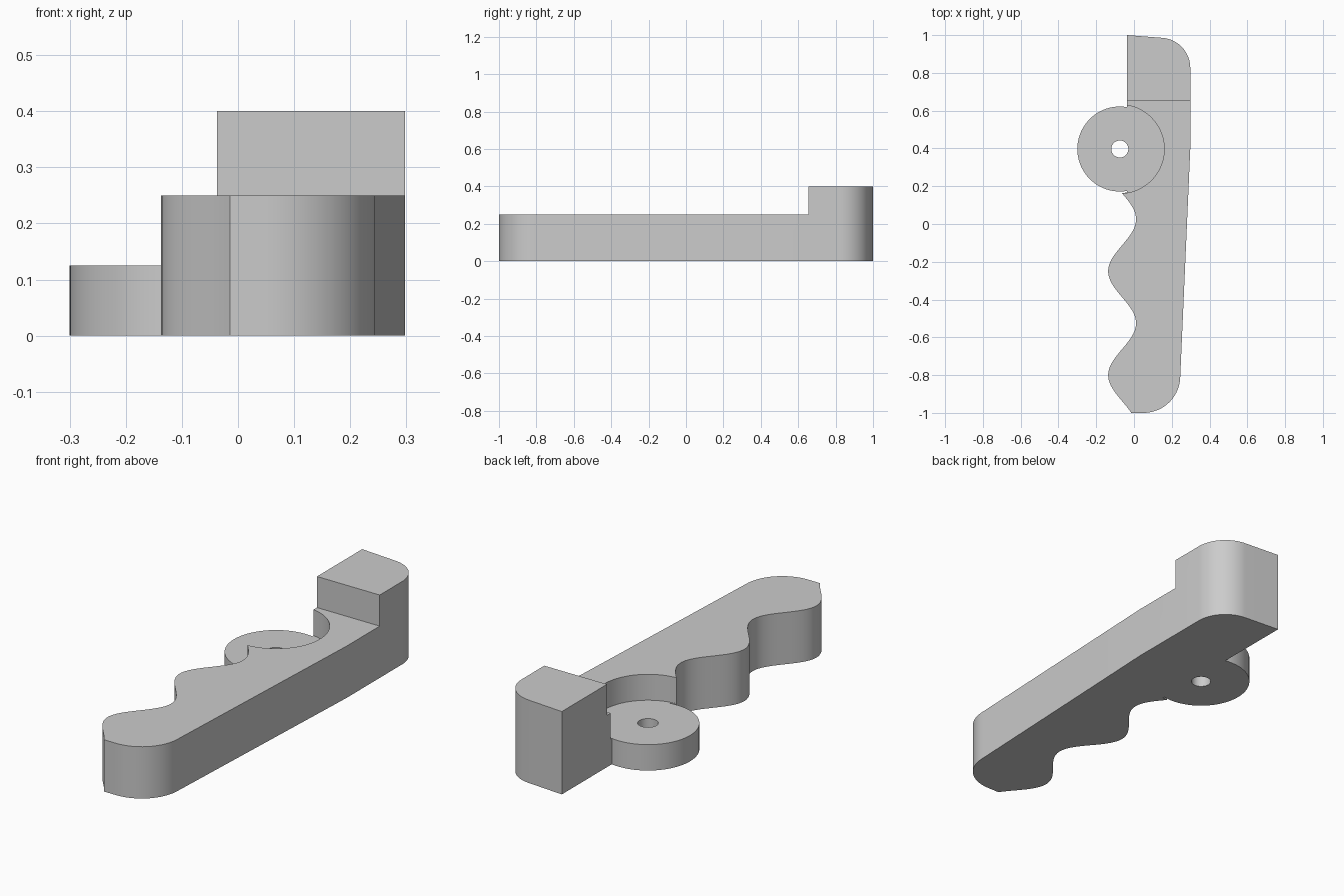
import bpy, bmesh
from math import cos, sin, pi, radians

cube = bpy.data.objects.get("Cube")
if cube:
    bpy.data.objects.remove(cube, do_unlink=True)

grey = bpy.data.materials.new("plain grey")
grey.use_nodes = True
grey.diffuse_color = (0.6, 0.6, 0.6, 1)
grey.node_tree.nodes["Principled BSDF"].inputs["Base Color"].default_value = (0.6, 0.6, 0.6, 1)


def prism(name, outline, z0, z1):
    """Extrude a flat outline from z0 up to z1."""
    bm = bmesh.new()
    base = bm.faces.new([bm.verts.new((x, y, z0)) for x, y in outline])
    top = bmesh.ops.extrude_face_region(bm, geom=[base])["geom"]
    bmesh.ops.translate(bm, vec=(0, 0, z1 - z0),
                        verts=[g for g in top if isinstance(g, bmesh.types.BMVert)])
    bmesh.ops.recalc_face_normals(bm, faces=bm.faces)
    mesh = bpy.data.meshes.new(name)
    bm.to_mesh(mesh)
    bm.free()
    mesh.materials.append(grey)
    obj = bpy.data.objects.new(name, mesh)
    bpy.context.collection.objects.link(obj)
    return obj


def arc(cx, cy, r, start, end, n):
    steps = [radians(start + (end - start) * i / n) for i in range(n + 1)]
    return [(cx + r * cos(a), cy + r * sin(a)) for a in steps]


def circle(r, n):
    return arc(PX, PY, r, 0, 360, n)[:-1]


def combine(target, tool, operation):
    mod = target.modifiers.new(tool.name, "BOOLEAN")
    mod.operation, mod.solver, mod.object = operation, "EXACT", tool
    bpy.context.view_layer.objects.active = target
    bpy.ops.object.modifier_apply(modifier=mod.name)
    bpy.data.objects.remove(tool, do_unlink=True)


PX, PY = -0.075, 0.397      # pivot centre
LEFT, GRIP_END = -0.037, 0.163

# Handle: wavy finger grip on one side, rounded corners on the other
N = 64
ys = [-1 + (GRIP_END + 1) * i / N for i in range(N + 1)]
grip = [(-0.063 - 0.074 * cos(2 * pi * (y + 0.8) / 0.55), y) for y in ys]
outline = grip + [(LEFT, GRIP_END + 0.004), (LEFT, 1)]
outline += arc(0.138, 0.826, 0.16, 87, 0, 20)
outline += [(0.298, 0.4)]
outline += arc(0.05, -0.805, 0.195, 0, -90, 20)
handle = prism("lever_handle", outline, 0, 0.4)

# Lower the grip so only the end block stays tall, then sink the pivot recess
combine(handle, prism("step_cutter", [(-1, -2), (1, -2), (1, 0.655), (-1, 0.655)], 0.25, 0.6),
        "DIFFERENCE")
combine(handle, prism("recess_cutter", circle(0.235, 96), 0.125, 0.5), "DIFFERENCE")

# Pivot disc with its through hole
combine(handle, prism("pivot_disc", circle(0.225, 96), 0, 0.125), "UNION")
combine(handle, prism("hole_cutter", circle(0.045, 48), -0.1, 0.5), "DIFFERENCE")

bpy.ops.object.select_all(action="DESELECT")
handle.select_set(True)
bpy.context.view_layer.objects.active = handle
bpy.ops.object.shade_smooth_by_angle(angle=radians(25))
